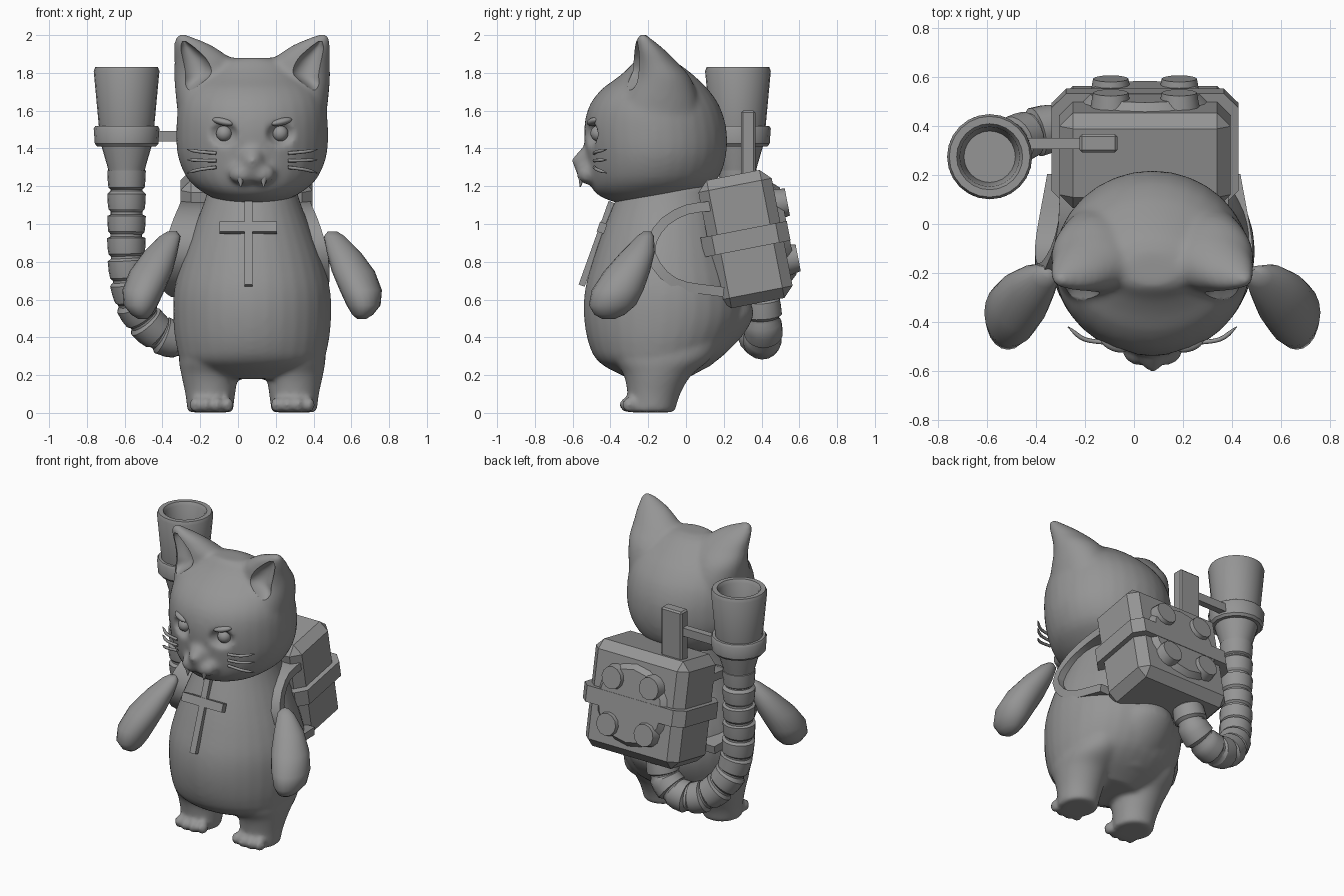
import bpy, bmesh
from math import sin, cos, pi, radians
from mathutils import Vector, Matrix

if "Cube" in bpy.data.objects:
    bpy.data.objects.remove(bpy.data.objects["Cube"])

grey = bpy.data.materials.new("plain_grey")
grey.use_nodes = True
GREY = (0.3, 0.3, 0.3, 1)
grey.diffuse_color = GREY
grey.node_tree.nodes["Principled BSDF"].inputs["Base Color"].default_value = GREY
CX = 0.075    # centre line of the animal
PX = 0.045    # centre line of the pack


def activate(ob):
    bpy.ops.object.select_all(action='DESELECT')
    ob.select_set(True)
    bpy.context.view_layer.objects.active = ob


def finish(name, bm, angle=None):
    bmesh.ops.recalc_face_normals(bm, faces=bm.faces)
    me = bpy.data.meshes.new(name)
    bm.to_mesh(me)
    bm.free()
    me.materials.append(grey)
    ob = bpy.data.objects.new(name, me)
    bpy.context.collection.objects.link(ob)
    if angle:
        activate(ob)
        bpy.ops.object.shade_smooth_by_angle(angle=radians(angle))
    return ob


def skin(bm, rings):
    """Join closed rings of points with quads and cap the ends."""
    rows = [[bm.verts.new(p) for p in r] for r in rings]
    n = len(rows[0])
    for a, b in zip(rows, rows[1:]):
        for i in range(n):
            bm.faces.new((a[i], a[(i + 1) % n], b[(i + 1) % n], b[i]))
    bm.faces.new(rows[0])
    bm.faces.new(rows[-1])


def spline(pts, n):
    """Evenly spaced points on a smooth path through pts."""
    p = [Vector(q) for q in pts]
    p = [2 * p[0] - p[1]] + p + [2 * p[-1] - p[-2]]
    dense = []
    for a, b, c, d in zip(p, p[1:], p[2:], p[3:]):
        for k in range(30):
            t = k / 30
            dense.append(0.5 * (2 * b + (c - a) * t + (2 * a - 5 * b + 4 * c - d) * t * t
                                + (3 * b - a - 3 * c + d) * t ** 3))
    dense.append(p[-2])
    dist = [0]
    for a, b in zip(dense, dense[1:]):
        dist.append(dist[-1] + (b - a).length)
    return [dense[min(range(len(dist)), key=lambda j: abs(dist[j] - dist[-1] * i / n))]
            for i in range(n + 1)]


def loft(name, rings, n=32, angle=60):
    """Stack of level ellipses: (x, y, z, rx, ry)."""
    bm = bmesh.new()
    skin(bm, [[(x + rx * cos(2 * pi * i / n), y + ry * sin(2 * pi * i / n), z)
               for i in range(n)] for x, y, z, rx, ry in rings])
    return finish(name, bm, angle)


def profile(name, rows, s=1):
    """Smooth loft from rows of (z, offset from centre, front y, back y, half width)."""
    return loft(name, [(CX + s * x, (f + b) / 2, z, w, (b - f) / 2)
                       for z, x, f, b, w in spline(rows, 30)])


def ball(name, loc, size, rot=(0, 0, 0), seg=20):
    bm = bmesh.new()
    bmesh.ops.create_uvsphere(bm, u_segments=seg, v_segments=seg // 2, radius=1)
    ob = finish(name, bm, 80)
    ob.location, ob.scale, ob.rotation_euler = loc, size, rot
    return ob


def box(name, loc, size, tilt=0, bevel=0.0, upright_only=False):
    bm = bmesh.new()
    bmesh.ops.create_cube(bm, size=1, matrix=Matrix.Diagonal((*size, 1)))
    if bevel:
        edges = [e for e in bm.edges
                 if not upright_only or abs(e.verts[0].co.z - e.verts[1].co.z) > 0.01]
        bmesh.ops.bevel(bm, geom=edges, offset=bevel, segments=1, affect='EDGES')
    ob = finish(name, bm)
    ob.location, ob.rotation_euler = loc, (tilt, 0, 0)
    return ob


def fuse(name, parts, dents=(), cutters=(), steps=8):
    """Blend parts into one soft skin with soft dents, then carve it sharply."""
    activate(parts[0])
    for p in parts:
        p.select_set(True)
    bpy.ops.object.join()
    ob = parts[0]
    ob.name = name

    def blend():
        rm = ob.modifiers.new("blend", 'REMESH')
        rm.mode, rm.voxel_size = 'VOXEL', 0.014

    def carve(tools):
        for c in tools:
            bo = ob.modifiers.new("carve", 'BOOLEAN')
            bo.operation, bo.object = 'DIFFERENCE', c

    blend()
    if dents:
        carve(dents)
        blend()
    sm = ob.modifiers.new("soften", 'SMOOTH')
    sm.factor, sm.iterations = 0.5, steps
    carve(cutters)
    activate(ob)
    bpy.ops.object.convert(target='MESH')
    bpy.ops.object.shade_smooth_by_angle(angle=radians(40))
    for c in (*dents, *cutters):
        bpy.data.objects.remove(c)


def sweep(bm, pts, radii, n=16):
    rings = []
    for i, p in enumerate(pts):
        t = (pts[min(i + 1, len(pts) - 1)] - pts[max(i - 1, 0)]).normalized()
        u = t.cross(Vector((0, 1, 0))).normalized()
        v = t.cross(u)
        rings.append([p + radii[i] * (u * cos(2 * pi * k / n) + v * sin(2 * pi * k / n))
                      for k in range(n)])
    skin(bm, rings)


# Body with legs, toes and tail stub
body = [profile("trunk", [
    (0.18, 0, -0.3, 0.0, 0.2), (0.26, 0, -0.45, 0.14, 0.36), (0.35, 0, -0.51, 0.24, 0.4),
    (0.5, 0, -0.54, 0.31, 0.418), (0.65, 0, -0.535, 0.31, 0.413), (0.8, 0, -0.495, 0.27, 0.375),
    (0.95, 0, -0.445, 0.23, 0.32), (1.1, 0, -0.385, 0.19, 0.26), (1.2, 0, -0.34, 0.16, 0.23)])]
for s in (-1, 1):
    body.append(profile("leg", [
        (0.003, 0.222, -0.31, -0.06, 0.12), (0.1, 0.222, -0.31, -0.03, 0.132),
        (0.2, 0.225, -0.33, 0.03, 0.15), (0.3, 0.222, -0.38, 0.14, 0.165),
        (0.45, 0.2, -0.36, 0.2, 0.15)], s))
    for k in range(4):
        body.append(ball("toe", (CX + s * 0.215 + (k - 1.5) * 0.058,
                                 -0.3 - 0.014 * (k in (1, 2)), 0.043),
                         (0.031, 0.04, 0.042), seg=14))
body.append(profile("tail", [
    (0.24, 0, -0.2, 0.12, 0.15), (0.38, 0, -0.1, 0.275, 0.2), (0.5, 0, 0, 0.352, 0.2),
    (0.58, 0, 0, 0.345, 0.18), (0.7, 0, 0, 0.28, 0.14)]))
fuse("body", body, steps=9)

# Head with ears and muzzle, eye sockets dented, ears hollowed at the front
head = [profile("skull", [
    (1.1, 0, -0.32, -0.05, 0.11), (1.13, 0, -0.42, 0.02, 0.19), (1.17, 0, -0.485, 0.09, 0.265),
    (1.24, 0, -0.515, 0.17, 0.343), (1.36, 0, -0.53, 0.212, 0.394), (1.5, 0, -0.54, 0.215, 0.402),
    (1.62, 0, -0.515, 0.18, 0.39), (1.71, 0, -0.45, 0.12, 0.35), (1.77, 0, -0.37, 0.06, 0.29),
    (1.82, 0, -0.31, 0.0, 0.23), (1.86, 0, -0.275, -0.06, 0.18), (1.88, 0, -0.25, -0.12, 0.1)])]
sockets, hollows = [], []
for s in (-1, 1):
    head.append(ball("muzzle_pad", (CX + s * 0.05, -0.52, 1.265), (0.075, 0.06, 0.055)))
    sockets.append(ball("socket", (CX + s * 0.17, -0.59, 1.475), (0.11, 0.14, 0.085)))
    head.append(profile("ear", [
        (1.55, 0.23, -0.4, 0.08, 0.16), (1.68, 0.235, -0.34, 0.06, 0.17),
        (1.78, 0.245, -0.29, 0.02, 0.168), (1.86, 0.255, -0.28, -0.05, 0.157),
        (1.91, 0.287, -0.275, -0.1, 0.128), (1.95, 0.318, -0.27, -0.145, 0.096),
        (1.985, 0.357, -0.26, -0.19, 0.053), (2.004, 0.372, -0.245, -0.21, 0.022)], s))
    hollows.append(profile("hollow", [
        (1.69, 0.345, -0.44, -0.32, 0.015), (1.74, 0.325, -0.44, -0.25, 0.055),
        (1.8, 0.295, -0.42, -0.225, 0.085), (1.87, 0.31, -0.4, -0.215, 0.075),
        (1.93, 0.342, -0.38, -0.22, 0.045), (1.965, 0.36, -0.36, -0.235, 0.015)], s))
head.append(ball("snout", (CX, -0.52, 1.33), (0.065, 0.072, 0.09), (radians(-20), 0, 0)))
head.append(ball("nose", (CX, -0.575, 1.335), (0.04, 0.032, 0.028)))
fuse("head", head, sockets, hollows, steps=9)

# Paired features: eyes, brows, fangs, whiskers, arms, straps
for s, side in ((-1, "right"), (1, "left")):
    ball(side + "_eye", (CX + s * 0.148, -0.463, 1.48), (0.043, 0.043, 0.043))
    ball(side + "_brow", (CX + s * 0.155, -0.49, 1.542), (0.06, 0.03, 0.02),
         (0, s * radians(-12), s * radians(22)))
    loft(side + "_fang", [(CX + s * 0.063, -0.55, 1.26, 0.026, 0.022),
                          (CX + s * 0.06, -0.56, 1.195, 0.003, 0.003)], 10)
    for k, (z, dz) in enumerate(((1.375, 0.02), (1.335, 0.005), (1.3, -0.03))):
        bm = bmesh.new()
        path = spline([(CX + s * 0.19, -0.485, z), (CX + s * 0.28, -0.47, z + dz * 0.4),
                       (CX + s * 0.345, -0.42, z + dz)], 8)
        sweep(bm, path, [0.009] * 7 + [0.006, 0.002], 8)
        finish(f"{side}_whisker_{k + 1}", bm, 60)
    loft(side + "_arm", [(CX + s * x, y, z, rx, ry) for x, y, z, rx, ry in (
        (0.425, -0.205, 0.96, 0.025, 0.02), (0.435, -0.215, 0.935, 0.055, 0.045),
        (0.485, -0.255, 0.85, 0.09, 0.09), (0.535, -0.312, 0.75, 0.114, 0.122),
        (0.575, -0.362, 0.65, 0.112, 0.137), (0.59, -0.39, 0.57, 0.09, 0.124),
        (0.585, -0.405, 0.52, 0.055, 0.08), (0.58, -0.41, 0.498, 0.025, 0.035))], 20)
    # the right strap sits wider and further out
    shift, half = (0.045, 0.085) if s < 0 else (0, 0.06)
    path = spline([(CX + s * (x + shift), y, z) for x, y, z in (
        (0.25, 0.14, 1.095), (0.255, 0, 1.075), (0.29, -0.125, 1.0), (0.335, -0.19, 0.87),
        (0.35, -0.135, 0.75), (0.34, -0.025, 0.675), (0.3, 0.2, 0.64))], 14)
    rings = []
    for i, p in enumerate(path):
        t = path[min(i + 1, 14)] - path[max(i - 1, 0)]
        out = Vector((0, -t.z, t.y)).normalized() * 0.026
        wide = Vector((half, 0, 0))
        rings.append([p + wide + out, p - wide + out, p - wide - out, p + wide - out])
    bm = bmesh.new()
    skin(bm, rings)
    finish(side + "_strap", bm, 30)

# Cross hanging on the chest
LEAN = -0.345
box("cross_upright", (0.055, -0.473, 0.895), (0.042, 0.034, 0.47), LEAN)
box("cross_bar", (0.055, -0.445, 0.98), (0.305, 0.04, 0.055), LEAN)

# Pack, tilted forward, with belt, round plate and knobs
TILT = radians(11)
pack_frame = Matrix.Translation((PX, 0.315, 0.92)) @ Matrix.Rotation(TILT, 4, 'X')
box("pack", pack_frame.translation, (0.7, 0.395, 0.69), TILT, 0.055)
box("pack_belt", pack_frame.translation, (0.765, 0.465, 0.105), TILT, 0.06, True)


def disc(name, x, z, r, depth, n):
    bm = bmesh.new()
    bmesh.ops.create_cone(bm, cap_ends=True, segments=n, radius1=r, radius2=r * 0.85,
                          depth=depth, matrix=Matrix.Rotation(-pi / 2, 4, 'X'))
    ob = finish(name, bm, 30)
    ob.matrix_world = pack_frame @ Matrix.Translation((x, 0.185 + depth / 2, z))


disc("pack_plate", 0, 0, 0.275, 0.045, 16)
for i, (x, z) in enumerate(((-1, -1), (1, -1), (-1, 1), (1, 1))):
    disc(f"pack_knob_{i + 1}", x * 0.14, z * 0.15, 0.085, 0.07, 12)

# Post and bracket holding the nozzle
box("post", (-0.145, 0.33, 1.4), (0.155, 0.075, 0.4), 0, 0.01)
box("bracket", (-0.32, 0.33, 1.465), (0.28, 0.045, 0.055))

# Nozzle with open mouth, and its collar
NX, NY = -0.59, 0.275
loft("nozzle", [(NX, NY, z, r, r) for z, r in (
    (1.27, 0.095), (1.3, 0.1), (1.42, 0.135), (1.52, 0.147), (1.81, 0.174), (1.832, 0.165),
    (1.832, 0.135), (1.81, 0.122), (1.62, 0.105))], 24, 35)
loft("nozzle_collar", [(NX, NY, z, r, r) for z, r in (
    (1.41, 0.155), (1.425, 0.168), (1.505, 0.174), (1.52, 0.165))], 16, 35)

# Ribbed hose from nozzle to the underside of the pack
SEG, STEP = 12, 10
path = spline([(NX, NY, 1.29), (NX, NY, 1.05), (NX, NY, 0.85), (-0.575, 0.285, 0.68),
               (-0.53, 0.32, 0.54), (-0.42, 0.37, 0.42), (-0.27, 0.405, 0.385),
               (-0.14, 0.41, 0.46), (-0.09, 0.4, 0.62)], SEG * STEP)
picks, radii = [], []
for i in range(SEG):
    for offset, r in ((0, 0.084), (1, 0.102), (5, 0.1), (8, 0.096), (9, 0.084)):
        picks.append(path[i * STEP + offset])
        radii.append(r)
bm = bmesh.new()
sweep(bm, picks, radii, 18)
finish("hose", bm, 30)
